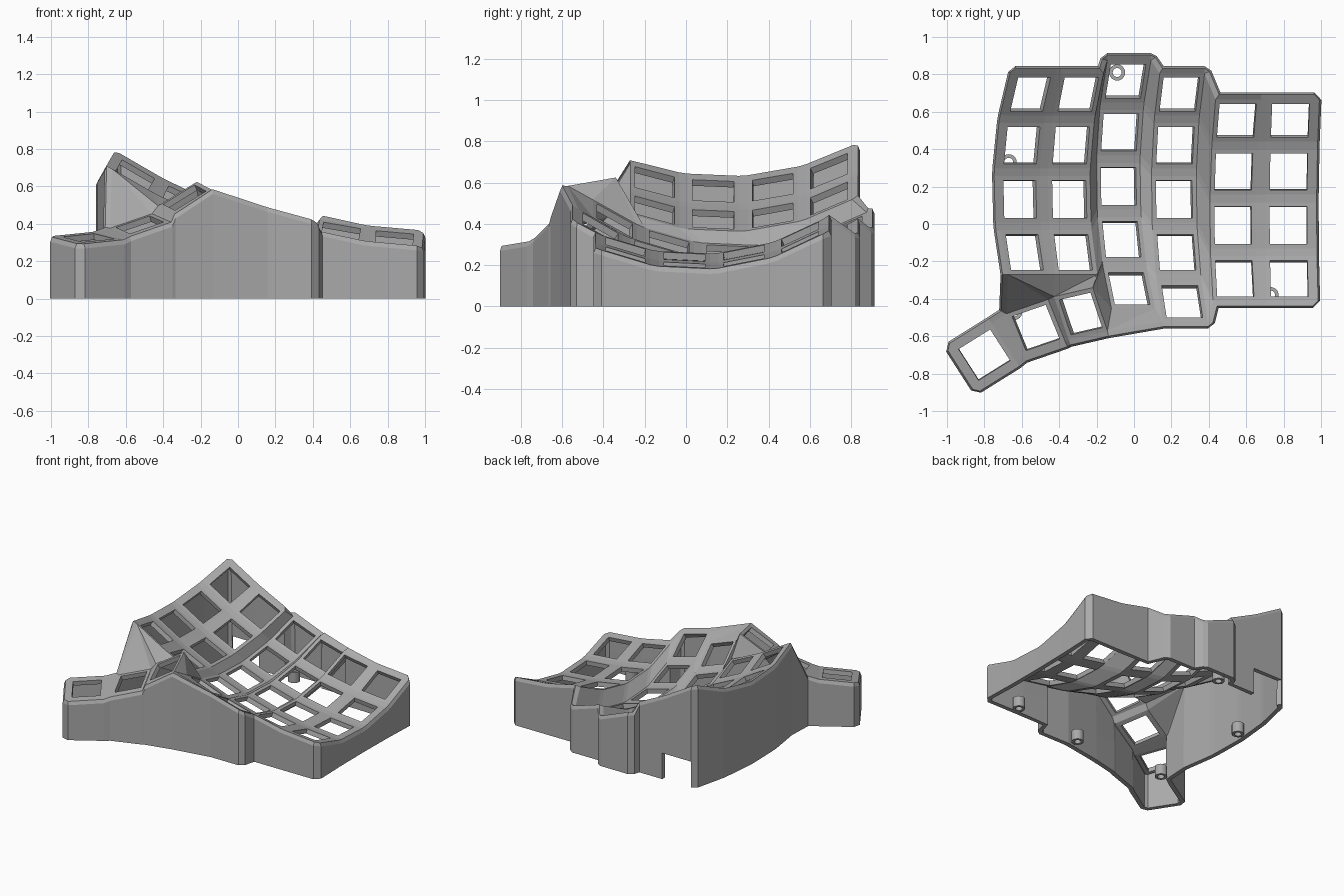
import bpy, bmesh
from math import sin, cos, radians, tau
from mathutils import Vector, Matrix

cube = bpy.data.objects.get("Cube")
if cube:
    bpy.data.objects.remove(cube)

grey = bpy.data.materials.new("mid grey plastic")
grey.use_nodes = True
GREY = (0.4, 0.4, 0.4, 1)
grey.diffuse_color = GREY
grey.node_tree.nodes["Principled BSDF"].inputs["Base Color"].default_value = GREY

MOUNT, HOLE, THICK = 0.124, 0.1, 0.034
ROW_RADIUS, COL_RADIUS = 1.18, 3.42
ROWS = [4, 4, 5, 5, 4, 4]
STAGGER = [0, 0, 0.07, 0, -0.14, -0.14]
LIFT = [0, 0, -0.05, 0, 0.09, 0.09]
TENT = radians(15)
CORNERS = {"tl": (-1, 1), "tr": (1, 1), "br": (1, -1), "bl": (-1, -1)}


def finger_point(c, r, u, v):
    """Point on a finger key, on a bowl curved along rows and columns."""
    a, b = radians(14 * (1.8 - r)), radians(30 - 5 * c)
    h = ROW_RADIUS * (1 - cos(a)) + v * sin(a)
    x = 1.10 - (COL_RADIUS - h) * sin(b) + u * cos(b) + LIFT[c] * sin(TENT)
    z = 3.52 - (COL_RADIUS - h) * cos(b) - u * sin(b) + LIFT[c] * cos(TENT)
    return Vector((x, 0.19 + ROW_RADIUS * sin(a) + v * cos(a) + STAGGER[c], z))


# Thumb keys: centre, yaw, roll, pitch
THUMBS = [((-0.285, -0.48, 0.54), 13, 31, 11),
          ((-0.525, -0.555, 0.395), 19, 18, 10),
          ((-0.80, -0.70, 0.325), 32, 5, 8)]


def thumb_point(i, u, v):
    centre, yaw, roll, pitch = THUMBS[i]
    m = (Matrix.Rotation(radians(yaw), 3, 'Z') @ Matrix.Rotation(radians(-roll), 3, 'Y')
         @ Matrix.Rotation(radians(pitch), 3, 'X'))
    return Vector(centre) + m @ Vector((u, v, 0))


bm = bmesh.new()
holes = []


def add_key(point):
    """Square frame around a switch opening; returns its corner vertices."""
    outer = {k: bm.verts.new(point(u * MOUNT, v * MOUNT)) for k, (u, v) in CORNERS.items()}
    inner = {k: bm.verts.new(point(u * HOLE, v * HOLE)) for k, (u, v) in CORNERS.items()}
    names = list(CORNERS)
    for p, q in zip(names, names[1:] + names[:1]):
        bm.faces.new((outer[p], outer[q], inner[q], inner[p]))
    holes.append(bm.faces.new([inner[n] for n in names]))
    return outer


K = {(c, r): add_key(lambda u, v: finger_point(c, r, u, v))
     for c in range(6) for r in range(ROWS[c])}
T = [add_key(lambda u, v: thumb_point(i, u, v)) for i in range(3)]


def web(*verts):
    bm.faces.new(verts)


# Webs between neighbouring finger keys
for (c, r), k in K.items():
    below, right, diag = K.get((c, r + 1)), K.get((c + 1, r)), K.get((c + 1, r + 1))
    if below:
        web(k["bl"], k["br"], below["tr"], below["tl"])
    if right:
        web(k["tr"], right["tl"], right["bl"], k["br"])
    if below and right and diag:
        web(k["br"], right["bl"], diag["tl"], below["tr"])

# Webs between thumb keys
for a, b in ((T[1], T[0]), (T[2], T[1])):
    web(a["tr"], b["tl"], b["bl"], a["br"])

# Bridge from the thumb cluster to the finger bowl
A, B, C3, C4, D3, D4, E = (K[i] for i in ((0, 3), (1, 3), (2, 3), (2, 4), (3, 3), (3, 4), (4, 3)))
t1, t2 = T[0], T[1]
fan = [A["bl"], t2["tl"], t2["tr"], t1["tl"], A["br"]]
for p, q in zip(fan[1:], fan[2:]):
    web(fan[0], p, q)
web(A["br"], t1["tl"], B["bl"])
web(B["bl"], t1["tl"], B["br"])
web(B["br"], t1["tl"], t1["tr"])
ridge = [B["br"], C3["bl"], C4["tl"], C4["bl"]]
for p, q in zip(ridge, ridge[1:]):
    web(p, t1["tr"], q)
front = [t1["tr"], C4["bl"], C4["br"], D4["bl"]]
for p, q in zip(front, front[1:]):
    web(p, t1["br"], q)
web(D3["br"], E["bl"], D4["tr"])
web(D4["tr"], E["bl"], D4["br"])

bmesh.ops.recalc_face_normals(bm, faces=bm.faces[:])
if sum(f.normal.z for f in bm.faces) < 0:
    bmesh.ops.reverse_faces(bm, faces=bm.faces[:])
bm.normal_update()

# Ordered outline of the top plate
following = {}
for e in bm.edges:
    if e.is_boundary:
        loop = e.link_loops[0]
        following[loop.vert] = loop.link_loop_next.vert
start = A["bl"]
outline = [start]
while following[outline[-1]] is not start:
    outline.append(following[outline[-1]])


def side(a, b):
    d = b.co - a.co
    return Vector((d.y, -d.x, 0)).normalized()


# Outward directions, with clipped corners where the outline turns sharply
steps = []
for i, v in enumerate(outline):
    n1 = side(outline[i - 1], v)
    n2 = side(v, outline[(i + 1) % len(outline)])
    if n1.cross(n2).z > 0.6:
        steps += [(v, n1), (v, n2)]
    else:
        n = (n1 + n2).normalized()
        steps.append((v, n / max(0.7, n.dot(n1))))

# Rim, chamfer and vertical wall under each outline step
columns = []
for v, n in steps:
    rise = -n.dot(v.normal) / max(v.normal.z, 0.2)
    rim = v.co + n * 0.028 + Vector((0, 0, max(-0.02, min(0.02, rise * 0.028))))
    edge = rim + n * 0.011 - Vector((0, 0, 0.025))
    mid = Vector((edge.x, edge.y, min(0.2, edge.z * 0.6)))
    foot = Vector((edge.x, edge.y, 0))
    columns.append([bm.verts.new(p) for p in (rim, edge, mid, foot)])

cable_gap = {(K[1, 0]["tl"], K[0, 0]["tr"]), (K[0, 0]["tr"], K[0, 0]["tl"])}
for i, (v, n) in enumerate(steps):
    j = (i + 1) % len(steps)
    w, p, q = steps[j][0], columns[i], columns[j]
    bm.faces.new((v, p[0], q[0]) if v is w else (w, v, p[0], q[0]))
    for k in range(3):
        if k == 2 and ((v, w) in cable_gap or (w, v) in cable_gap):
            continue
        bm.faces.new((q[k], p[k], p[k + 1], q[k + 1]))

# Open the switch holes
bmesh.ops.delete(bm, geom=holes, context='FACES_ONLY')


def finish(bm, name):
    mesh = bpy.data.meshes.new(name)
    bm.to_mesh(mesh)
    bm.free()
    mesh.materials.append(grey)
    obj = bpy.data.objects.new(name, mesh)
    bpy.context.scene.collection.objects.link(obj)
    return obj


case = finish(bm, "keyboard_case_shell")
shell = case.modifiers.new("wall thickness", 'SOLIDIFY')
shell.thickness = THICK
shell.offset = -1


# Hollow screw bosses standing inside the walls
def boss(x, y, name, segs=24):
    bm = bmesh.new()
    profile = [(0.043, 0), (0.043, 0.08), (0.024, 0.08), (0.024, 0)]
    rings = [[bm.verts.new((x + r * cos(tau * s / segs), y + r * sin(tau * s / segs), z))
              for s in range(segs)] for r, z in profile]
    for a, b in zip(rings, rings[1:] + rings[:1]):
        for s in range(segs):
            t = (s + 1) % segs
            bm.faces.new((a[s], a[t], b[t], b[s]))
    bmesh.ops.recalc_face_normals(bm, faces=bm.faces[:])
    finish(bm, name)


for x, y, place in ((-0.09, 0.81, "back"), (-0.67, 0.33, "inner"), (-0.64, -0.47, "thumb"),
                    (0.12, -0.47, "front"), (0.73, -0.38, "outer")):
    boss(x, y, place + "_screw_boss")
